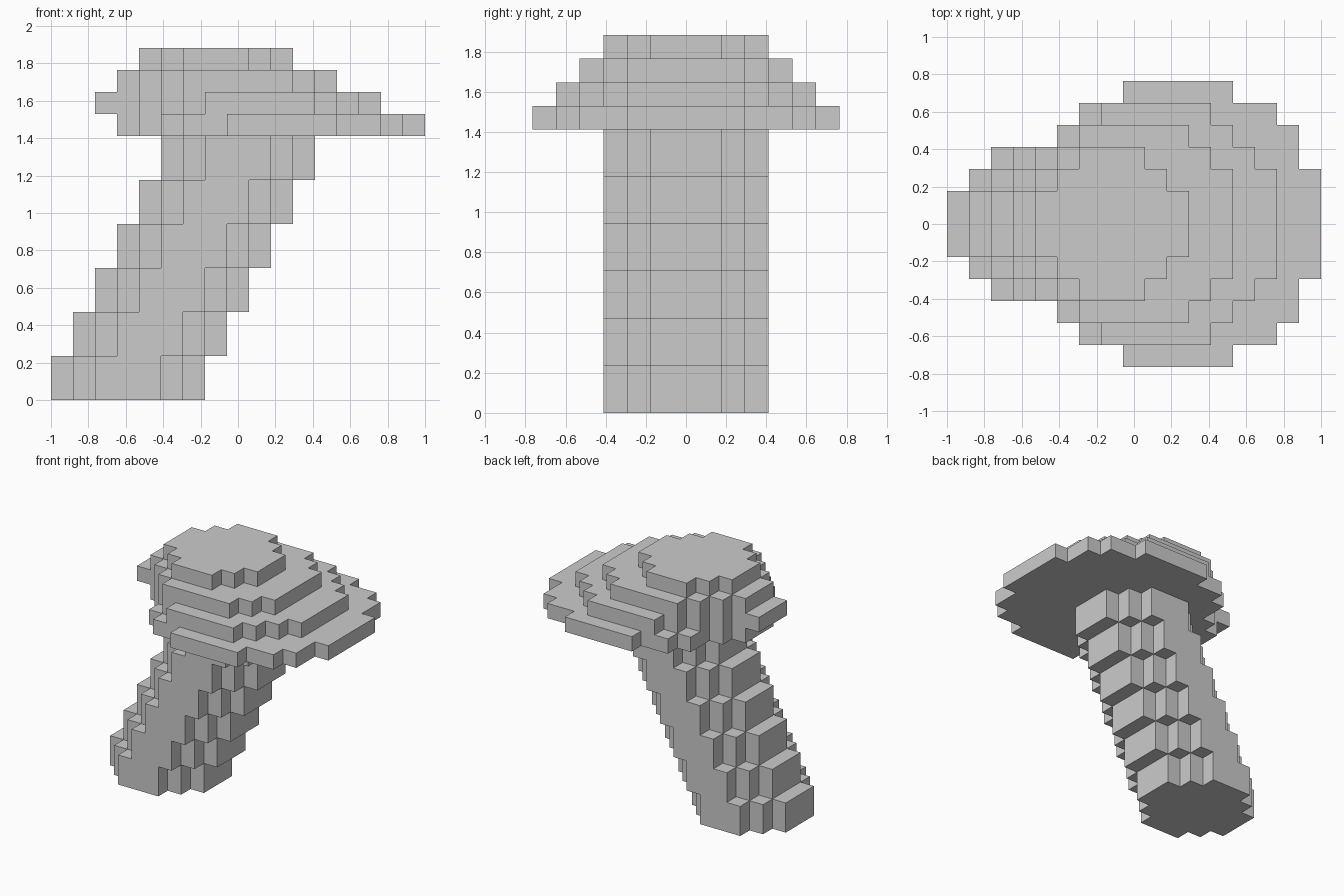
import bpy, bmesh
from mathutils import Vector

if "Cube" in bpy.data.objects:
    bpy.data.objects.remove(bpy.data.objects["Cube"])

V = 2 / 17  # edge length of one block

# Stepped discs: number of blocks across y for each successive block along x
DISC7 = [3, 5, 7, 7, 7, 5, 3]
DISC9 = [5, 7, 9, 9, 9, 9, 9, 7, 5]
DISC11 = [5, 7, 9, 11, 11, 11, 11, 11, 9, 7, 5]
DISC13 = [5, 9, 11, 11, 13, 13, 13, 13, 13, 11, 11, 9, 5]


def layer(x0, z, widths):
    """Cells of one horizontal layer, symmetric about y = 0."""
    return {(x0 + i, j, z) for i, w in enumerate(widths)
            for j in range(-(w // 2), w // 2 + 1)}


# Leaning stem: six discs, two blocks tall, each shifted one block in x
stem = set()
for z in range(12):
    stem |= layer(z // 2, z, DISC7)

# Cap: four shrinking discs sharing the same back edge
cap = set()
for n, disc in enumerate((DISC13, DISC11, DISC9, DISC7)):
    cap |= layer(4, 12 + n, disc)

# Small knob at the back of the cap
knob = set()
for z, x0, widths in ((12, 3, [3]), (13, 2, [3, 3]), (14, 3, [3])):
    knob |= layer(x0, z, widths)
cap |= knob

solid = stem | cap


def build(name, cells):
    """Make a mesh from the exposed block sides, merging flat areas."""
    bm = bmesh.new()
    verts = {}

    def vert(p):
        if p not in verts:
            verts[p] = bm.verts.new((-1 + p[0] * V, (p[1] - 0.5) * V, p[2] * V))
        return verts[p]

    for c in sorted(cells):
        for axis in range(3):
            for side in (0, 1):
                n = list(c)
                n[axis] += 2 * side - 1
                if tuple(n) in solid:
                    continue
                u, w = (axis + 1) % 3, (axis + 2) % 3
                quad = []
                for a, b in ((0, 0), (1, 0), (1, 1), (0, 1)):
                    p = list(c)
                    p[axis] += side
                    p[u] += a
                    p[w] += b
                    quad.append(vert(tuple(p)))
                bm.faces.new(quad if side else quad[::-1])
    bmesh.ops.dissolve_limit(bm, angle_limit=0.01, verts=bm.verts, edges=bm.edges)
    mesh = bpy.data.meshes.new(name)
    bm.to_mesh(mesh)
    bm.free()
    bpy.context.collection.objects.link(bpy.data.objects.new(name, mesh))


build("stem", stem)
build("cap", cap)
